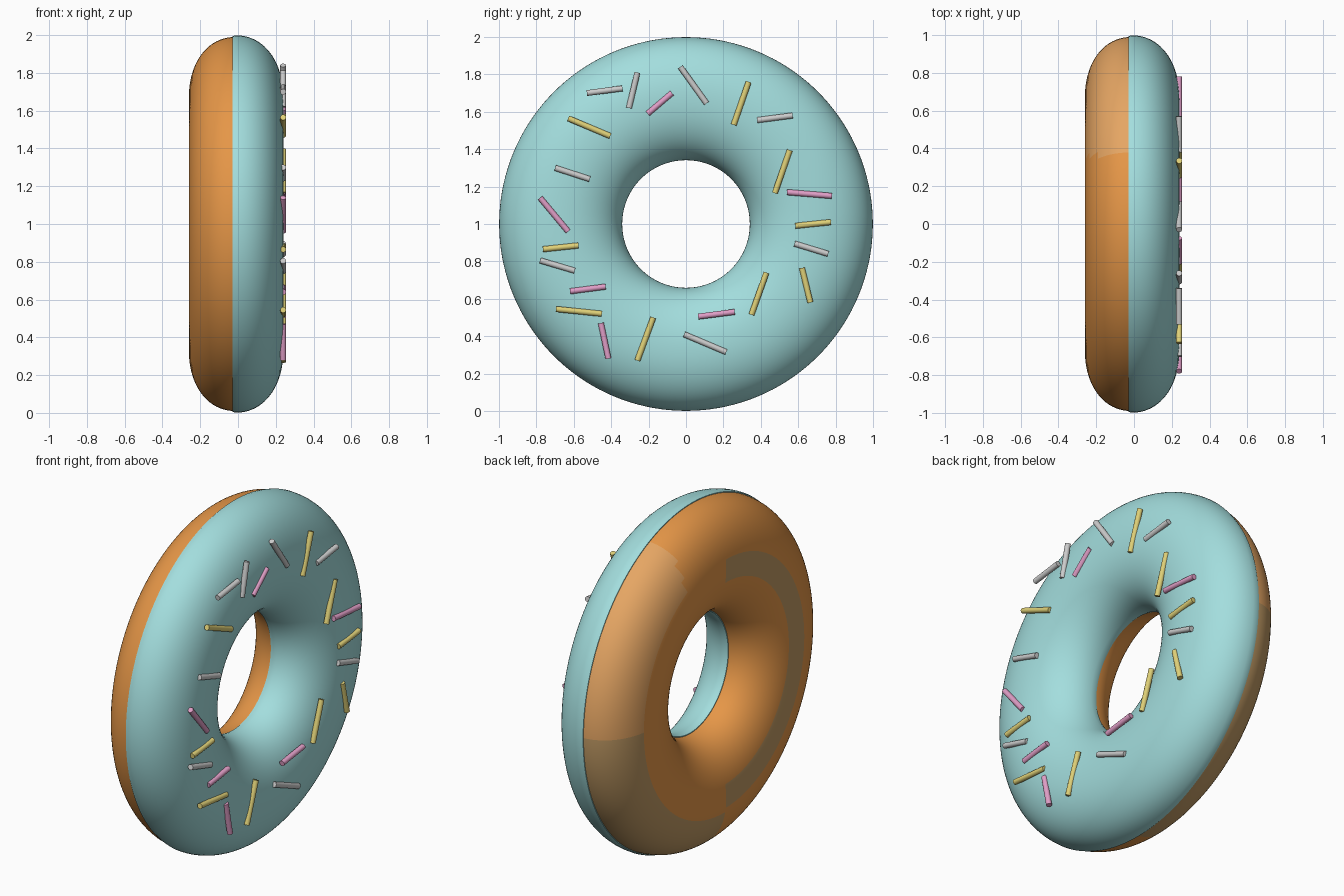
import bpy, bmesh, math
from mathutils import Vector

if "Cube" in bpy.data.objects:
    bpy.data.objects.remove(bpy.data.objects["Cube"])

CENTRE_Z = 1.0   # height of the ring axis, which runs along x
MAJOR = 0.67     # radius of the tube centre line


def material(name, rgb):
    lin = [c / 12.92 if c <= 0.04045 else ((c + 0.055) / 1.055) ** 2.4 for c in rgb]
    m = bpy.data.materials.new(name)
    m.diffuse_color = (*lin, 1)
    m.use_nodes = True
    m.node_tree.nodes["Principled BSDF"].inputs["Base Color"].default_value = m.diffuse_color
    return m


orange = material("dough_orange", (0.90, 0.59, 0.28))
light_orange = material("dough_light_orange", (0.90, 0.65, 0.39))
tan = material("dough_tan", (0.75, 0.60, 0.39))
blue = material("icing_blue", (0.64, 0.87, 0.87))
grey = material("sprinkle_grey", (0.80, 0.80, 0.80))
yellow = material("sprinkle_yellow", (0.88, 0.82, 0.47))
pink = material("sprinkle_pink", (0.88, 0.62, 0.78))


def finish(bm, name, mats):
    bmesh.ops.recalc_face_normals(bm, faces=bm.faces)
    me = bpy.data.meshes.new(name)
    bm.to_mesh(me)
    bm.free()
    for m in mats:
        me.materials.append(m)
    me.shade_smooth()
    me.set_sharp_from_angle(angle=math.radians(40))
    ob = bpy.data.objects.new(name, me)
    bpy.context.collection.objects.link(ob)
    return ob


def half_oval(side, cx, half_x, half_r, n=40, power=2.12):
    """Half of a rounded cross-section, as (x, radius), from outer to inner edge."""
    pts = []
    for i in range(n + 1):
        t = math.pi * i / n
        c, s = math.cos(t), max(0.0, math.sin(t))
        x = cx + side * half_x * s ** (2 / power)
        r = MAJOR + half_r * math.copysign(abs(c) ** (2 / power), c)
        pts.append((x, r))
    return pts


def ring(name, profile, mats, rule=None, segs=144):
    """Spin a closed profile around the x axis."""
    bm = bmesh.new()
    loops = []
    for j in range(segs):
        a = 2 * math.pi * j / segs
        loops.append([bm.verts.new((x, r * math.sin(a), CENTRE_Z + r * math.cos(a)))
                      for x, r in profile])
    n = len(profile)
    for j in range(segs):
        p, q = loops[j], loops[(j + 1) % segs]
        for i in range(n):
            k = (i + 1) % n
            f = bm.faces.new((p[i], p[k], q[k], q[i]))
            if rule:
                c = f.calc_center_median()
                f.material_index = rule(c.y, c.z - CENTRE_Z)
    return finish(bm, name, mats)


# baked dough, with paler patches on the back
def dough_rule(y, z):
    r = math.hypot(y, z)
    if y < 0:
        return 2 if 0.58 < r < 0.72 else 0
    if r > 0.74:
        if z < 0:
            return 2
        return 1 if y > 0.36 else 0
    return 0


ring("dough", half_oval(-1, -0.015, 0.245, 0.32), [orange, light_orange, tan], dough_rule)

# icing shell with a small lip overhanging the dough
icing = [(-0.03, 0.97), (-0.03, 0.994)] + half_oval(1, -0.012, 0.252, 0.329)
icing += [(-0.03, 0.346), (-0.03, 0.37)]
ring("icing", icing, [blue])


# sprinkles: (y, z) of both ends, lying flat on the icing
def sprinkle(name, mat, y0, z0, y1, z1):
    a, b = Vector((0.239, y0, z0)), Vector((0.239, y1, z1))
    d = b - a
    bm = bmesh.new()
    bmesh.ops.create_cone(bm, cap_ends=True, segments=16, radius1=0.0155,
                          radius2=0.0155, depth=d.length)
    bmesh.ops.rotate(bm, verts=bm.verts, matrix=d.to_track_quat('Z', 'X').to_matrix())
    bmesh.ops.translate(bm, verts=bm.verts, vec=(a + b) / 2)
    finish(bm, name, [mat])


sprinkles = {
    grey: [(-.53, 1.70, -.34, 1.725), (-.305, 1.62, -.26, 1.81), (-.03, 1.84, .11, 1.645),
           (.38, 1.555, .57, 1.58), (-.70, 1.30, -.515, 1.24), (.58, .895, .76, .84),
           (-.01, .41, .215, .315), (-.78, .805, -.595, .75)],
    yellow: [(.255, 1.53, .335, 1.76), (-.63, 1.565, -.405, 1.47), (.475, 1.165, .555, 1.395),
             (.585, .99, .775, 1.01), (.62, .765, .665, .58), (.43, .74, .35, .515),
             (-.175, .50, -.26, .27), (-.695, .545, -.45, .52), (-.765, .865, -.575, .885)],
    pink: [(-.205, 1.59, -.075, 1.70), (.54, 1.17, .78, 1.15), (.065, .505, .26, .53),
           (-.455, .47, -.415, .28), (-.62, .64, -.43, .665), (-.78, 1.14, -.63, .96)],
}
for mat, rows in sprinkles.items():
    for i, row in enumerate(rows):
        sprinkle(f"{mat.name}_{i + 1}", mat, *row)
